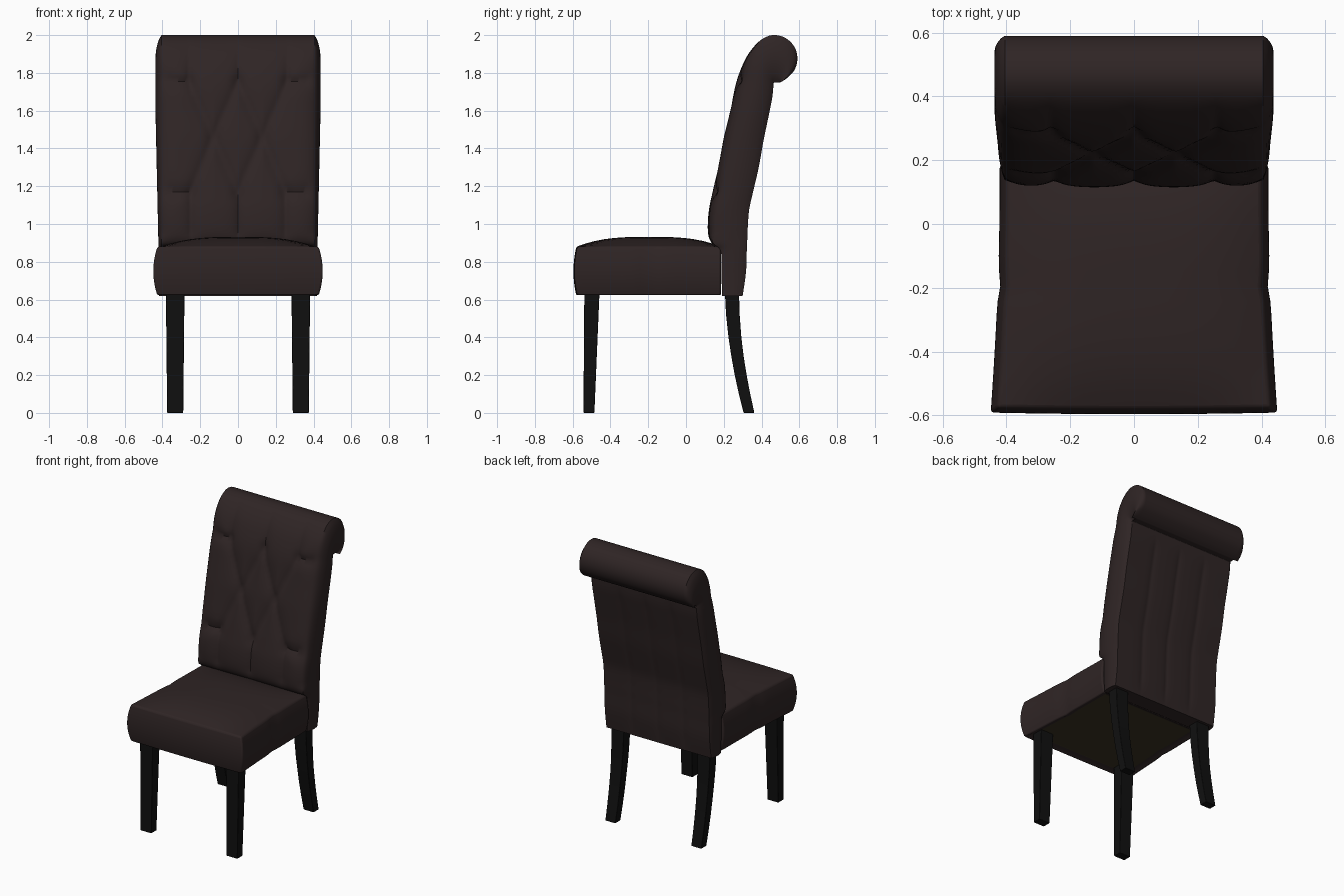
import bpy, bmesh, math
from mathutils import Vector

if "Cube" in bpy.data.objects:
    bpy.data.objects.remove(bpy.data.objects["Cube"])


def material(name, rgb):
    m = bpy.data.materials.new(name)
    m.diffuse_color = (*rgb, 1)
    m.use_nodes = True
    m.node_tree.nodes["Principled BSDF"].inputs["Base Color"].default_value = m.diffuse_color
    return m


LEATHER = material("dark brown leather", (0.028, 0.018, 0.018))
WOOD = material("black wood", (0.005, 0.005, 0.005))
LINING = material("olive lining", (0.042, 0.033, 0.016))


def finish(bm, name, mats, bevel=0, angle=40):
    bmesh.ops.recalc_face_normals(bm, faces=bm.faces[:])
    me = bpy.data.meshes.new(name)
    bm.to_mesh(me)
    bm.free()
    ob = bpy.data.objects.new(name, me)
    bpy.context.collection.objects.link(ob)
    for m in mats:
        me.materials.append(m)
    if bevel:
        b = ob.modifiers.new("soft edges", 'BEVEL')
        b.width, b.segments = bevel, 3
        b.limit_method, b.angle_limit = 'ANGLE', math.radians(50)
    bpy.ops.object.select_all(action='DESELECT')
    ob.select_set(True)
    bpy.context.view_layer.objects.active = ob
    bpy.ops.object.shade_smooth_by_angle(angle=math.radians(angle))
    return ob


def clamp(v):
    return max(0.0, min(1.0, v))


# Seat: subdivided cube remapped to a tapered, crowned cushion
bm = bmesh.new()
bmesh.ops.create_cube(bm, size=2)
bmesh.ops.subdivide_edges(bm, edges=bm.edges[:], cuts=15, use_grid_fill=True)
for v in bm.verts:
    u, t, w = v.co
    y = -0.195 + 0.38 * t
    half = 0.405 - 0.014 * t + 0.008 * t * t
    belly = 1 - w * w
    half += 0.022 * belly - 0.008 * math.exp(-((y + 0.19) / 0.04) ** 2)
    if t < 0:
        y -= 0.016 * belly * t ** 4 + 0.005 * (1 - u * u) * t ** 4
    z = 0.75 + 0.13 * w
    if w > 0.99:
        z += 0.052 * (1 - abs(u) ** 3) * (1 - abs(t) ** 3)
    v.co = (u * half, y, z)
bm.normal_update()
under = [f for f in bm.faces if f.normal.z < -0.9]
bmesh.ops.inset_region(bm, faces=under, thickness=0.04, depth=-0.02)
for f in under:
    f.material_index = 1
finish(bm, "seat", [LEATHER, LINING], bevel=0.016)

# Backrest side profile: pairs of (front y, front z, back y, back z)
PAIRS = [(0.19, 0.62, 0.30, 0.62), (0.188, 0.75, 0.318, 0.75),
         (0.183, 0.86, 0.322, 0.87), (0.135, 0.90, 0.325, 0.93),
         (0.115, 0.96, 0.328, 1.00), (0.12, 1.07, 0.335, 1.08),
         (0.14, 1.17, 0.355, 1.17), (0.172, 1.32, 0.385, 1.30),
         (0.20, 1.46, 0.41, 1.44), (0.232, 1.60, 0.435, 1.56),
         (0.26, 1.73, 0.455, 1.66), (0.29, 1.82, 0.462, 1.72),
         (0.33, 1.90, 0.464, 1.745), (0.385, 1.965, 0.468, 1.75)]
# Rolled top: arc around the scroll, fanned from its underside
for i in range(8):
    a = math.radians(102 - i * 26.5)
    PAIRS.append((0.468 + 0.122 * math.cos(a), 1.876 + 0.124 * math.sin(a),
                  0.472 + 0.004 * i, 1.75))
PAIRS[-1] = (0.50, 1.75, 0.50, 1.75)
PTS = [Vector(p) for p in PAIRS]
LAST = len(PTS) - 1


def profile(t):
    i = min(int(t), LAST - 1)
    f = t - i
    p0, p1, p2, p3 = (PTS[max(0, min(LAST, i + k))] for k in (-1, 0, 1, 2))
    return 0.5 * (2 * p1 + (p2 - p0) * f + (2 * p0 - 5 * p1 + 4 * p2 - p3) * f * f
                  + (3 * p1 - p0 - 3 * p2 + p3) * f ** 3)


# Tufting creases for x >= 0, mirrored by abs(x)
A, B, C, D, E = ((0, 1.75), (0.26, 1.75), (0.13, 1.46), (0, 1.17), (0.25, 1.17))
CREASES = [(A, C), (B, C), (D, C), (E, C), (A, (0, 2)), (B, (0.26, 2)),
           (D, (0, 0.9)), (E, (0.25, 0.9)), (B, (0.36, 1.76)), (E, (0.36, 1.17))]
CREASES = [(Vector(a), Vector(b)) for a, b in CREASES]
BUTTONS = [Vector(p) for p in (A, B, C, D, E)]


def seg_dist(p, a, b):
    d = b - a
    return (p - a - d * clamp((p - a).dot(d) / d.dot(d))).length


HALF = 0.405


def front(x, t):
    p = profile(t)
    y, z = p[0], p[1]
    if t < 14:
        q = Vector((abs(x), z))
        fade = clamp((z - 0.88) / 0.08) * clamp((1.98 - z) / 0.2)
        d = min(seg_dist(q, a, b) for a, b in CREASES)
        dip = 0.024 * math.exp(-d / 0.035)
        dip += 0.014 * max(math.exp(-((q - b).length / 0.035) ** 2) for b in BUTTONS)
        y += fade * (dip + 0.028 * (abs(x) / HALF) ** 10)
    return Vector((x, y, z))


def back(x, t):
    p = profile(t)
    y, z = p[2], p[3]
    d = min(abs(x), abs(abs(x) - 0.2))
    y -= 0.007 * math.exp(-d / 0.025) * clamp((1.72 - z) / 0.1) * clamp((z - 0.62) / 0.1)
    return Vector((x, y, z))


def side(s, t, sign):
    p = front(sign * HALF, t).lerp(back(sign * HALF, t), s)
    p.x += sign * (0.012 + 0.02 * clamp((p.z - 0.7) / 0.9)) * math.sin(math.pi * s) ** 0.7
    return p


def grid(bm, fn, us, ts):
    rows = [[bm.verts.new(fn(u, t)) for u in us] for t in ts]
    for r0, r1 in zip(rows, rows[1:]):
        for i in range(len(us) - 1):
            bm.faces.new((r0[i], r0[i + 1], r1[i + 1], r1[i]))


# Backrest: tufted front, seamed rear, bulging sides, closed underneath
bm = bmesh.new()
xs = [HALF * (i / 40 - 1) for i in range(81)]
ts = [i / 4 for i in range(LAST * 4 + 1)]
ss = [i / 12 for i in range(13)]
grid(bm, front, xs, ts)
grid(bm, back, xs, ts)
for sg in (-1, 1):
    grid(bm, lambda s, t: side(s, t, sg), ss, ts)
grid(bm, lambda x, s: side(s, 0, 1 if x > 0 else -1) if abs(x) > HALF - 1e-6
     else front(x, 0).lerp(back(x, 0), s), xs, ss)
bmesh.ops.remove_doubles(bm, verts=bm.verts[:], dist=0.0002)
finish(bm, "backrest", [LEATHER], angle=45)


# Legs: square sections (z, y0, y1, x0, x1) lofted from floor to seat
def leg(name, sections, sign):
    bm = bmesh.new()
    rings = [[bm.verts.new((sign * x, y, z)) for x, y in
              ((x0, y0), (x1, y0), (x1, y1), (x0, y1))]
             for z, y0, y1, x0, x1 in sections]
    for a, b in zip(rings, rings[1:]):
        for i in range(4):
            j = (i + 1) % 4
            bm.faces.new((a[i], a[j], b[j], b[i]))
    bm.faces.new(rings[0])
    bm.faces.new(rings[-1])
    finish(bm, name, [WOOD], bevel=0.004, angle=35)


FRONT = [(0, -0.543, -0.485, 0.29, 0.375), (0.66, -0.538, -0.457, 0.283, 0.382)]
REAR = [(0, 0.305, 0.362, 0.293, 0.372), (0.1, 0.28, 0.34, 0.292, 0.373),
        (0.2, 0.258, 0.321, 0.291, 0.374), (0.3, 0.24, 0.305, 0.29, 0.375),
        (0.4, 0.225, 0.293, 0.288, 0.377), (0.52, 0.212, 0.284, 0.286, 0.38),
        (0.66, 0.205, 0.28, 0.284, 0.382)]
for sign, label in ((-1, "left"), (1, "right")):
    leg("front_leg_" + label, FRONT, sign)
    leg("rear_leg_" + label, REAR, sign)
